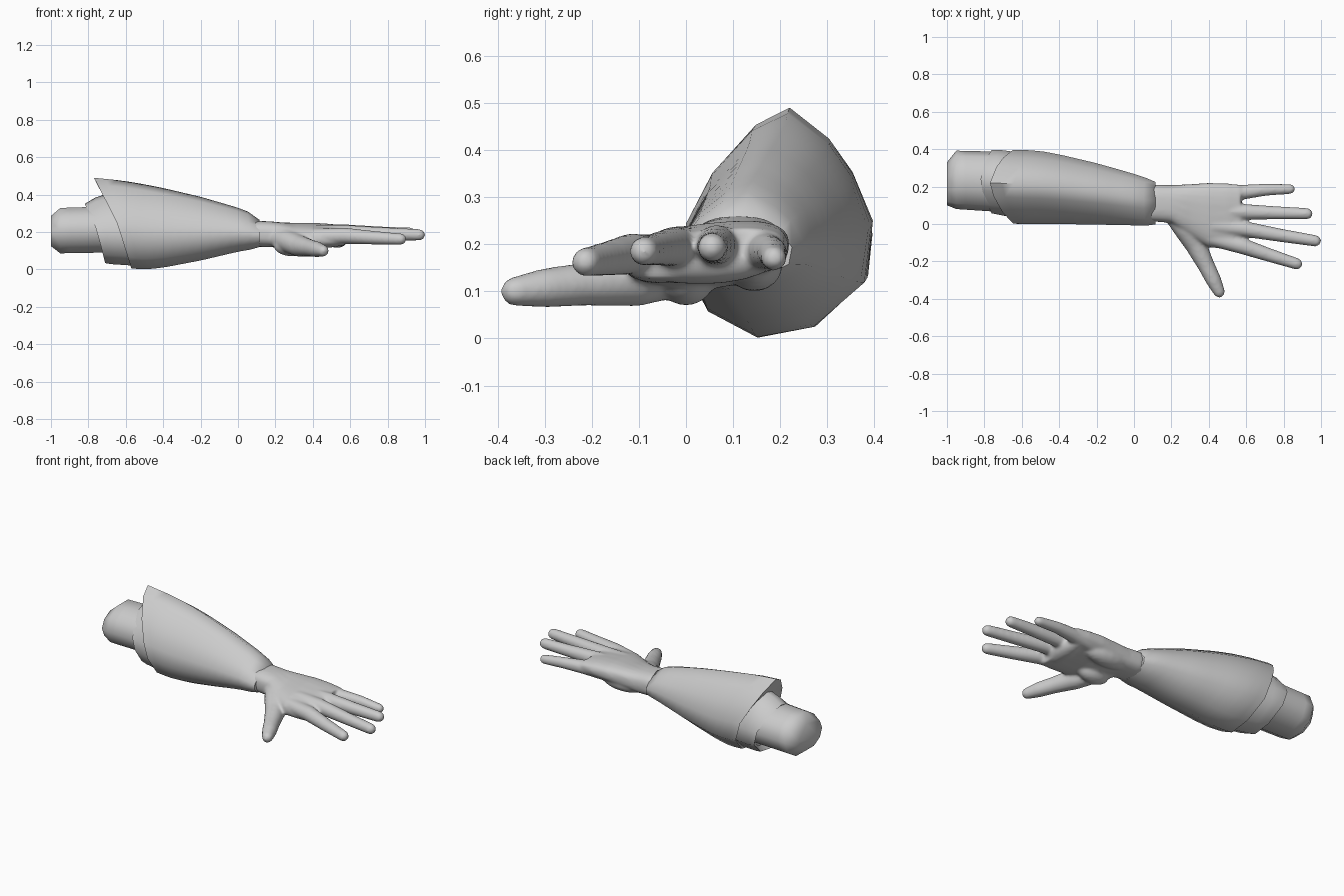
import bpy, bmesh
from math import sin, cos, pi, radians
from mathutils import Vector

if "Cube" in bpy.data.objects:
    bpy.data.objects.remove(bpy.data.objects["Cube"])


def loft(bm, rings):
    """Skin a list of equal-length rings and cap both ends."""
    vs = [[bm.verts.new(p) for p in r] for r in rings]
    n = len(vs[0])
    for a, b in zip(vs, vs[1:]):
        for i in range(n):
            j = (i + 1) % n
            bm.faces.new((a[i], a[j], b[j], b[i]))
    bm.faces.new(vs[0][::-1])
    bm.faces.new(vs[-1])


def finish(name, bm, angle=None):
    bmesh.ops.recalc_face_normals(bm, faces=bm.faces)
    me = bpy.data.meshes.new(name)
    bm.to_mesh(me)
    bm.free()
    ob = bpy.data.objects.new(name, me)
    bpy.context.collection.objects.link(ob)
    if angle:
        bpy.ops.object.select_all(action='DESELECT')
        ob.select_set(True)
        bpy.context.view_layer.objects.active = ob
        bpy.ops.object.shade_smooth_by_angle(angle=radians(angle))
    return ob


def interp(table, x):
    """Interpolate rows (key, values...) at x."""
    if x <= table[0][0]:
        return table[0][1:]
    for a, b in zip(table, table[1:]):
        if x <= b[0]:
            t = (x - a[0]) / (b[0] - a[0])
            return [p + (q - p) * t for p, q in zip(a[1:], b[1:])]
    return table[-1][1:]


def place(table, x, u, v, s=1):
    y0, y1, z0, z1 = interp(table, x)
    return Vector((x, (y0 + y1) / 2 + u * s * (y1 - y0) / 2,
                   (z0 + z1) / 2 + v * s * (z1 - z0) / 2))


def shell(name, outline, table, back, front, rows, lip=None):
    """Sleeve whose back edge x varies with height: back = (bottom, mid, top)."""
    edge = [(-1, back[0]), (0, back[1]), (1, back[2])]
    rings = []
    if lip:
        rings.append([place(table, interp(edge, v)[0], u, v, lip) + Vector((0.025, 0, 0))
                      for u, v in outline])
    for k in range(rows + 1):
        ring = []
        for u, v in outline:
            b = interp(edge, v)[0]
            ring.append(place(table, b + (front - b) * k / rows, u, v))
        rings.append(ring)
    bm = bmesh.new()
    loft(bm, rings)
    return finish(name, bm, 60)


# Cross-sections: bracer is a rounded kite, sleeve a plain decagon
kite = [(.08, 1), (.53, .73), (.79, .44), (1, .02), (.94, -.48), (.4, -.9),
        (-.22, -1), (-.76, -.75), (-1, -.35), (-1, .02), (-.73, .46), (-.3, .85)]
disc = [(cos(2 * pi * i / 10), sin(2 * pi * i / 10)) for i in range(10)]

# Forearm bracer (x, y0, y1, z0, z1)
shell("bracer", kite, [
    (-.77, .02, .39, .03, .49), (-.62, 0, .398, .01, .475), (-.5, 0, .39, 0, .455),
    (-.4, 0, .372, .01, .435), (-.2, -.003, .325, .048, .388), (0, -.007, .268, .095, .33),
    (.09, -.01, .238, .11, .295), (.115, -.002, .225, .12, .265)],
    (-.57, -.645, -.77), .115, 14, .78)

# Elbow cuff
shell("elbow_cuff", kite, [
    (-.82, .07, .385, .07, .35), (-.75, .055, .398, .05, .392),
    (-.7, .045, .395, .03, .405), (-.55, .02, .37, .02, .42)],
    (-.71, -.76, -.82), -.55, 5, .85)

# Upper arm sleeve
shell("upper_sleeve", disc, [
    (-1, .1, .33, .12, .29), (-.95, .08, .392, .08, .335), (-.65, .06, .385, .085, .345)],
    (-1, -1, -1), -.65, 7)

# Hand: overlapping solids fused by a remesh
hand = bmesh.new()
palm = [(.02, .02, .19, .13, .25), (.12, .012, .21, .12, .26), (.2, .005, .208, .118, .255),
        (.3, -.07, .213, .12, .257), (.4, -.125, .22, .13, .257),
        (.5, -.135, .217, .135, .25), (.57, -.14, .21, .145, .24)]
rings = []
for x, *_ in palm:
    ring = []
    for i in range(24):
        c, s = cos(2 * pi * i / 24), sin(2 * pi * i / 24)
        u = abs(c) ** .75 * (1 if c > 0 else -1)
        v = abs(s) ** .75 * (1 if s > 0 else -1)
        p = place(palm, x, u, v)
        if x > .25:  # back of the hand slopes toward the thumb side
            p.z += .018 * u - .012
        ring.append(p)
    rings.append(ring)
loft(hand, rings)


def digit(path):
    """Round-tipped tube through (x, y, z, radius) points."""
    pts = [Vector(p[:3]) for p in path]
    rad = [p[3] for p in path]
    d = (pts[-1] - pts[-2]).normalized()
    end, r = pts[-1], rad[-1]
    for a in (30, 60, 80):
        pts.append(end + d * r * sin(radians(a)))
        rad.append(r * cos(radians(a)))
    out = []
    for i, p in enumerate(pts):
        t = (pts[min(i + 1, len(pts) - 1)] - pts[max(i - 1, 0)]).normalized()
        side = t.cross(Vector((0, 0, 1))).normalized()
        up = side.cross(t)
        out.append([p + (side * cos(2 * pi * k / 16) + up * sin(2 * pi * k / 16)) * rad[i]
                    for k in range(16)])
    loft(hand, out)


# Little, ring, middle, index fingers and thumb
digit([(.42, .155, .18, .045), (.58, .17, .185, .04), (.7, .183, .182, .033), (.835, .187, .17, .027)])
digit([(.42, .07, .195, .045), (.58, .065, .198, .043), (.75, .06, .195, .036), (.925, .055, .193, .031)])
digit([(.42, -.01, .195, .045), (.58, -.025, .195, .043), (.78, -.06, .19, .036), (.97, -.09, .185, .031)])
digit([(.4, -.07, .175, .045), (.57, -.115, .18, .044), (.72, -.165, .17, .037), (.87, -.213, .162, .031)])
digit([(.2, .06, .17, .05), (.27, -.02, .15, .062), (.33, -.11, .125, .058),
       (.385, -.22, .115, .046), (.425, -.3, .107, .042), (.455, -.362, .1, .032)])


# Fleshy pads around the hollow of the palm
def pad(loc, size):
    ret = bmesh.ops.create_uvsphere(hand, u_segments=16, v_segments=10, radius=1)
    for v in ret["verts"]:
        v.co = Vector(loc) + Vector(a * b for a, b in zip(v.co, size))


pad((.32, .145, .155), (.15, .06, .055))
pad((.29, .0, .125), (.1, .06, .055))
pad((.53, .03, .165), (.06, .16, .05))

ob = finish("hand", hand)
rm = ob.modifiers.new("fuse", 'REMESH')
rm.mode = 'VOXEL'
rm.voxel_size = .008
rm.use_smooth_shade = True
sm = ob.modifiers.new("soften", 'SMOOTH')
sm.factor = .5
sm.iterations = 10
